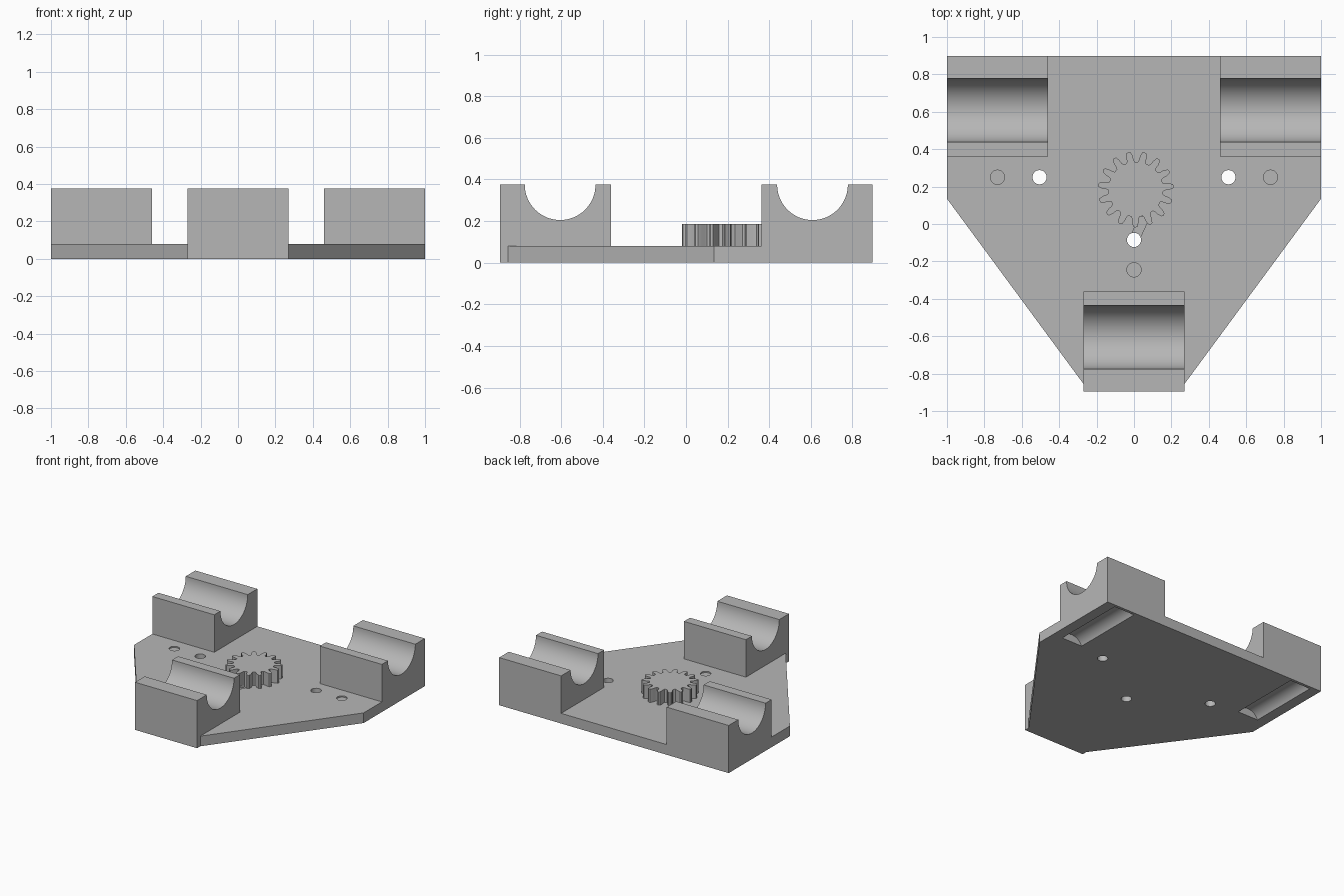
import bpy, bmesh, math
from mathutils import Vector

cube = bpy.data.objects.get("Cube")
if cube:
    bpy.data.objects.remove(cube, do_unlink=True)

grey = bpy.data.materials.new("plain_grey")
grey.use_nodes = True
colour = (0.47, 0.47, 0.47, 1)
grey.diffuse_color = colour
grey.node_tree.nodes["Principled BSDF"].inputs["Base Color"].default_value = colour

PLATE_TOP, BLOCK_TOP, GEAR_TOP = 0.08, 0.375, 0.185


def prism(name, outline, sweep):
    """Extrude a closed 3D outline along the sweep vector."""
    mesh = bpy.data.meshes.new(name)
    bm = bmesh.new()
    face = bm.faces.new([bm.verts.new(p) for p in outline])
    res = bmesh.ops.extrude_face_region(bm, geom=[face])
    moved = [v for v in res["geom"] if isinstance(v, bmesh.types.BMVert)]
    bmesh.ops.translate(bm, verts=moved, vec=Vector(sweep))
    bmesh.ops.recalc_face_normals(bm, faces=bm.faces)
    bm.to_mesh(mesh)
    bm.free()
    mesh.materials.append(grey)
    obj = bpy.data.objects.new(name, mesh)
    bpy.context.collection.objects.link(obj)
    return obj


def smooth(obj):
    bpy.ops.object.select_all(action='DESELECT')
    obj.select_set(True)
    bpy.context.view_layer.objects.active = obj
    bpy.ops.object.shade_smooth_by_angle(angle=math.radians(25))


def circle(x, y, z, r, n=32):
    steps = [math.tau * i / n for i in range(n)]
    return [(x + r * math.cos(a), y + r * math.sin(a), z) for a in steps]


def cut(target, cutter):
    """Subtract the cutter, bake the result and discard the cutter."""
    cutter.hide_render = True
    mod = target.modifiers.new("cut", 'BOOLEAN')
    mod.operation, mod.solver, mod.object = 'DIFFERENCE', 'EXACT', cutter
    bpy.context.view_layer.update()
    deps = bpy.context.evaluated_depsgraph_get()
    baked = bpy.data.meshes.new_from_object(target.evaluated_get(deps))
    target.modifiers.clear()
    target.data = baked
    bpy.data.objects.remove(cutter, do_unlink=True)


# Base plate, with a small lip under the front cradle
half = [(1, 0.897), (1, 0.135), (0.27, -0.855), (0.27, -0.895)]
outline = half + [(-x, y) for x, y in reversed(half)]
plate = prism("base_plate", [(x, y, 0) for x, y in outline], (0, 0, PLATE_TOP))

# Through holes, and shallow round recesses beside them
for x, y in [(-0.505, 0.25), (0.505, 0.25), (0, -0.085)]:
    cut(plate, prism("hole_cutter", circle(x, y, -0.1, 0.038), (0, 0, 0.3)))
for x, y in [(-0.73, 0.25), (0.73, 0.25), (0, -0.245)]:
    cut(plate, prism("recess_cutter", circle(x, y, PLATE_TOP - 0.01, 0.038), (0, 0, 0.1)))

# Slanted shallow channel from the gear to the front hole
channel = [(-0.025, -0.08), (0.03, -0.08), (0.085, 0.04), (0.03, 0.04)]
cut(plate, prism("channel_cutter", [(x, y, PLATE_TOP - 0.02) for x, y in channel], (0, 0, 0.1)))

# Rounded slots in the underside
for side in (-1, 1):
    ring = [(x, 0.29, z) for x, z, _ in circle(side * 0.825, -0.038, 0, 0.098, 48)]
    cut(plate, prism("slot_cutter", ring, (0, 0.585, 0)))
smooth(plate)


# Cradles: blocks with a half-round trough along x
def cradle(name, x, y_min, y_max, y_axis):
    r, n = 0.17, 32
    arc = [(y_axis + r * math.cos(math.pi * (1 + i / n)),
            BLOCK_TOP + r * math.sin(math.pi * (1 + i / n))) for i in range(n + 1)]
    profile = [(y_min, PLATE_TOP), (y_min, BLOCK_TOP)] + arc
    profile += [(y_max, BLOCK_TOP), (y_max, PLATE_TOP)]
    smooth(prism(name, [(x - 0.27, y, z) for y, z in profile], (0.54, 0, 0)))


cradle("rear_right_cradle", -0.73, 0.362, 0.897, 0.608)
cradle("rear_left_cradle", 0.73, 0.362, 0.897, 0.608)
cradle("front_cradle", 0, -0.895, -0.36, -0.605)

# Gear: each tooth tapers from root to tip
teeth, root, tip = 15, 0.147, 0.204
pitch = math.tau / teeth
tooth = [(-0.36, root), (-0.27, root + 0.012), (-0.24, 0.178), (-0.13, tip - 0.004),
         (0, tip)]
tooth += [(-f, r) for f, r in reversed(tooth[:-1])]
gear_outline = []
for i in range(teeth):
    for f, r in tooth:
        a = math.radians(5) + (i + f) * pitch
        gear_outline.append((0.01 + r * math.cos(a), 0.185 + r * math.sin(a), PLATE_TOP))
smooth(prism("gear", gear_outline, (0, 0, GEAR_TOP - PLATE_TOP)))
